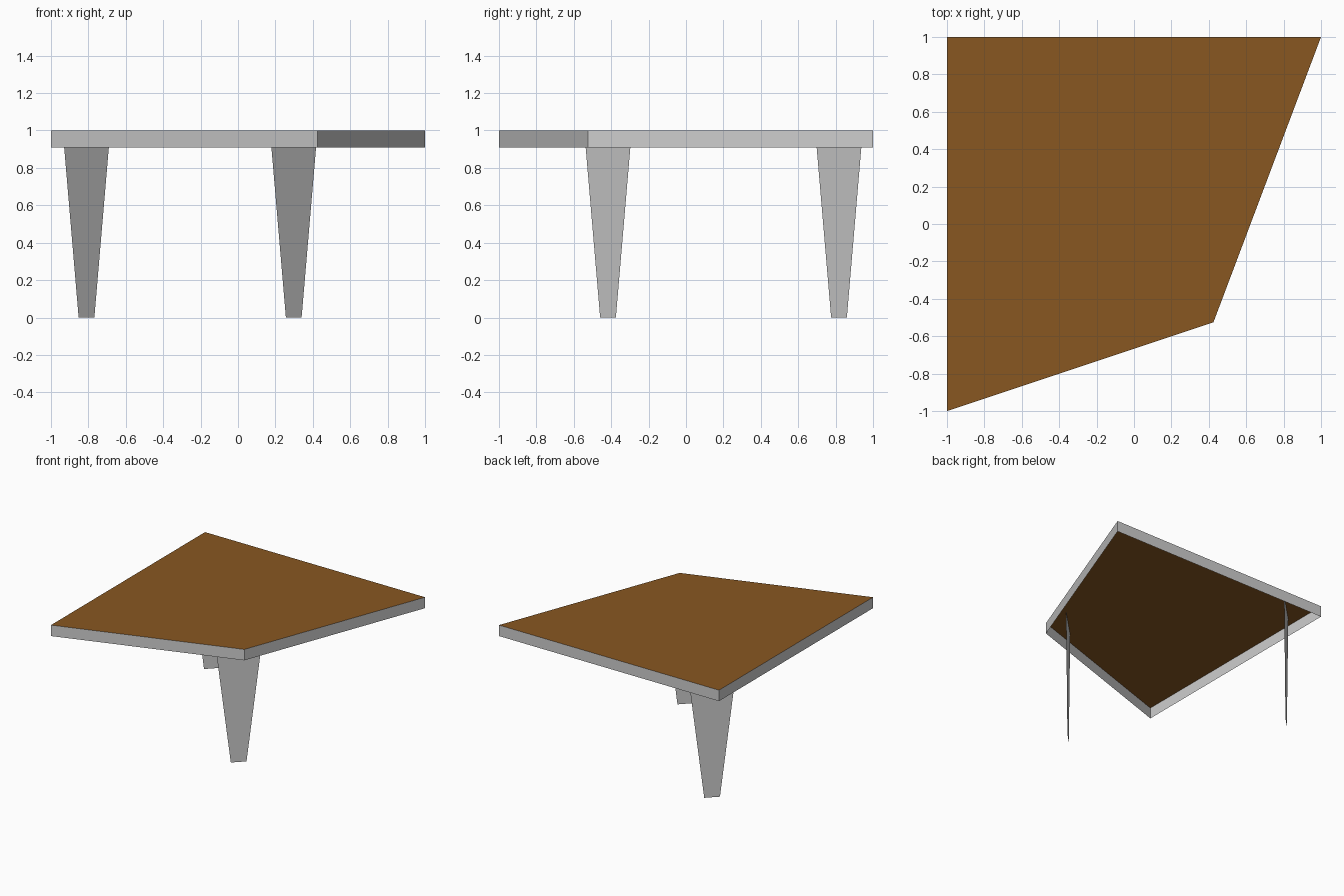
import bpy
import math

if "Cube" in bpy.data.objects:
    bpy.data.objects.remove(bpy.data.objects["Cube"])

OUTLINE = [(-1, -1), (0.425, -0.525), (1, 1), (-1, 1)]
TOP, RIM = 1.0, 0.91


def material(name, rgb):
    m = bpy.data.materials.new(name)
    m.diffuse_color = (*rgb, 1)
    m.use_nodes = True
    m.node_tree.nodes["Principled BSDF"].inputs["Base Color"].default_value = m.diffuse_color
    return m


def add_mesh(name, verts, faces, mat):
    me = bpy.data.meshes.new(name)
    me.from_pydata(verts, [], faces)
    me.materials.append(mat)
    ob = bpy.data.objects.new(name, me)
    bpy.context.collection.objects.link(ob)
    return ob


brown = material("brown_wood", (0.25, 0.096, 0.0155))
grey = material("light_grey", (0.62, 0.62, 0.62))

# Table top: a single sheet, brown on both sides
add_mesh("table_top", [(x, y, TOP) for x, y in OUTLINE], [(0, 1, 2, 3)], brown)

# Rim: thin skirt around the edge, open underneath
n = len(OUTLINE)
add_mesh("rim",
         [(x, y, z) for z in (RIM, TOP) for x, y in OUTLINE],
         [(i, (i + 1) % n, (i + 1) % n + n, i + n) for i in range(n)], grey)


# Legs: flat tapered boards set diagonally, facing front right
def leg(name, x, y):
    profile = [(-0.042, 0), (0.042, 0), (0.127, TOP - 0.001), (-0.127, TOP - 0.001)]
    add_mesh(name, [(x + d, y + d, z) for d, z in profile], [(0, 1, 2, 3)], grey)


leg("front_leg", 0.298, -0.417)
leg("back_leg", -0.81, 0.818)
